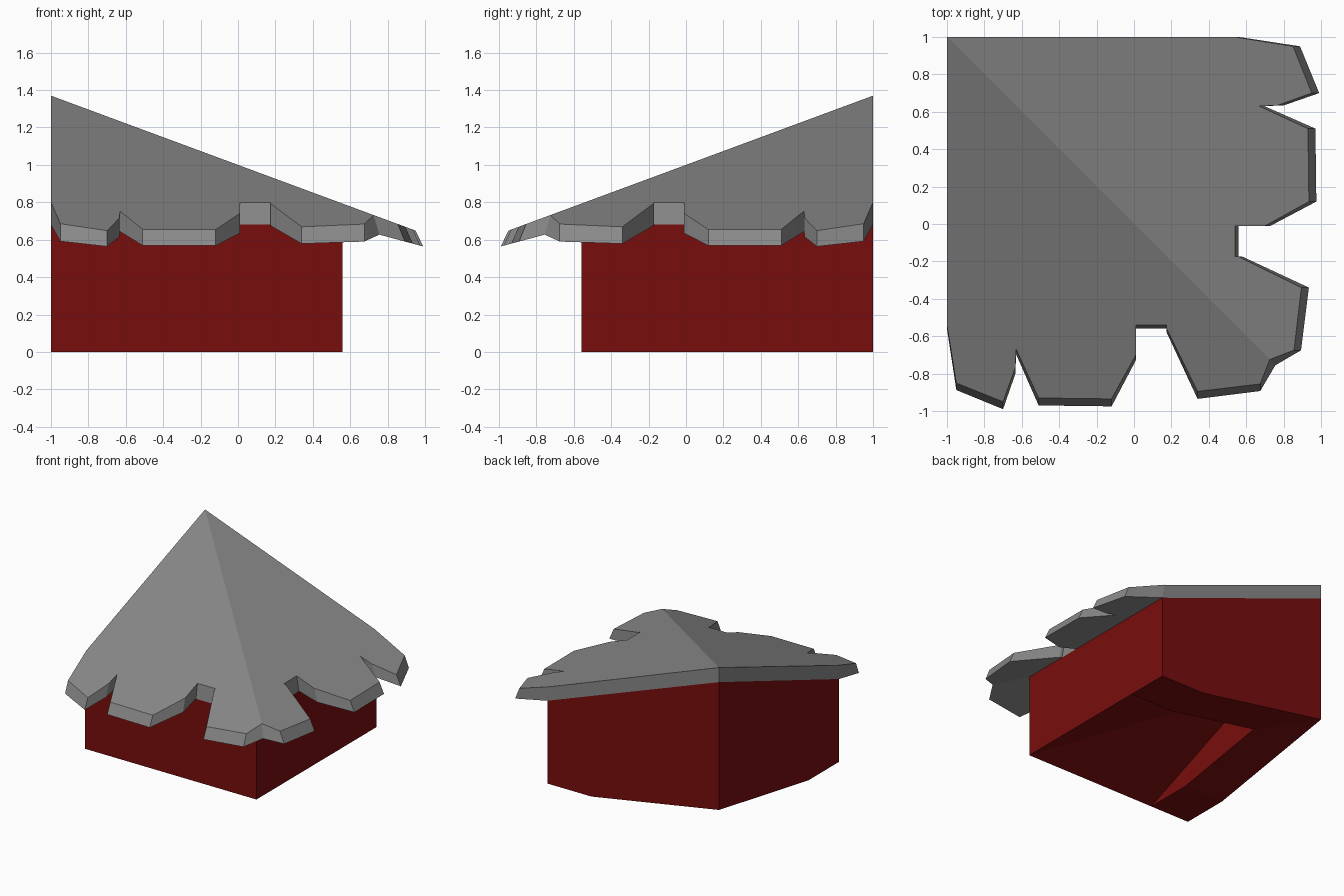
import bpy
import bmesh

cube = bpy.data.objects.get("Cube")
if cube:
    bpy.data.objects.remove(cube, do_unlink=True)


def make_material(name, colour):
    mat = bpy.data.materials.new(name)
    mat.use_nodes = True
    mat.diffuse_color = colour
    mat.node_tree.nodes["Principled BSDF"].inputs["Base Color"].default_value = colour
    return mat


GREY = make_material("roof grey", (0.25, 0.25, 0.25, 1))
RED = make_material("wall red", (0.19, 0.004, 0.004, 1))

PEAK, PITCH = 1.37, 0.37      # roof height at the back corner, and its slope
EAVE, WALL = 0.54, 0.56       # distance of the roof edge and of the wall
WALL_TOP = 0.68


def flip(p):
    """Reflect a point across the diagonal hip of the roof."""
    return (-p[1], -p[0], p[2])


def build(name, faces, mat):
    """Make one object from faces and their reflection across the hip."""
    bm = bmesh.new()
    for face in faces:
        bm.faces.new([bm.verts.new(p) for p in face])
        bm.faces.new([bm.verts.new(flip(p)) for p in reversed(face)])
    bmesh.ops.remove_doubles(bm, verts=bm.verts, dist=0.0005)
    bmesh.ops.recalc_face_normals(bm, faces=bm.faces)
    mesh = bpy.data.meshes.new(name)
    bm.to_mesh(mesh)
    bm.free()
    mesh.materials.append(mat)
    obj = bpy.data.objects.new(name, mesh)
    bpy.context.collection.objects.link(obj)
    return obj


def top_point(x, y):
    return (x, y, PEAK - PITCH * (1 - y))


def bottom_point(x, y):
    """Lower rim, pushed outward a little below the top rim."""
    out = 0.02 + 0.02 * min(1, (-y - EAVE) / 0.35)
    low_x = x + out if abs(x + y) < 0.001 else x
    return (low_x, y - out, WALL_TOP - 0.27 * (out - y - WALL))


def flap(name, outline):
    """Thick ragged eave piece, skipping the face that lies on the hip."""
    top = [top_point(*p) for p in outline]
    low = [bottom_point(*p) for p in outline]
    faces = [top, low[::-1]]
    for i, (x, y) in enumerate(outline):
        j = (i + 1) % len(outline)
        on_hip = abs(x + y) < 0.001 and abs(sum(outline[j])) < 0.001
        if not on_hip:
            faces.append([top[i], low[i], low[j], top[j]])
    return build(name, faces, GREY)


# Main roof slab
peak, peak_low = (-1, 1, PEAK), (-1, 1, PEAK - 0.12)
side, corner = top_point(-1, -EAVE), top_point(EAVE, -EAVE)
side_low, corner_low = (-1, -WALL, WALL_TOP), (WALL, -WALL, WALL_TOP)
build("roof", [
    [peak, side, corner],
    [peak_low, corner_low, side_low],
    [side, side_low, corner_low, corner],
    [peak, peak_low, side_low, side],
], GREY)

# Ragged eaves
flap("outer_eaves", [
    (-1, -EAVE), (-0.95, -0.85), (-0.7, -0.95), (-0.635, -0.77),
    (-0.63, -0.67), (-0.51, -0.93), (-0.12, -0.935), (0.01, -0.7),
    (0.01, -EAVE),
])
flap("corner_eaves", [
    (0.175, -EAVE), (0.175, -0.56), (0.34, -0.895), (0.675, -0.855),
    (0.725, -0.725), (EAVE, -EAVE),
])

# Walls, with a raised foot along the back and a sloped hollow beneath
INNER, BEND = -0.64, -0.16
back = (-1, 1, 0.2)
bend = (-1, BEND, 0)
end = (-1, -WALL, 0)
inner_end = (INNER, -WALL, 0)
inner_bend = (INNER, BEND, 0)
inner_back = (INNER, -INNER, 0.14)
hollow_peak = (INNER, -INNER, 0.49)
front = (WALL, -WALL, 0)
build("walls", [
    [back, bend, inner_bend, inner_back],
    [bend, end, inner_end, inner_bend],
    [inner_end, inner_bend, inner_back, hollow_peak],
    [inner_end, front, hollow_peak],
    [back, bend, end, side_low, peak_low],
    [end, inner_end, front, corner_low, side_low],
    [peak_low, side_low, corner_low],
], RED)
